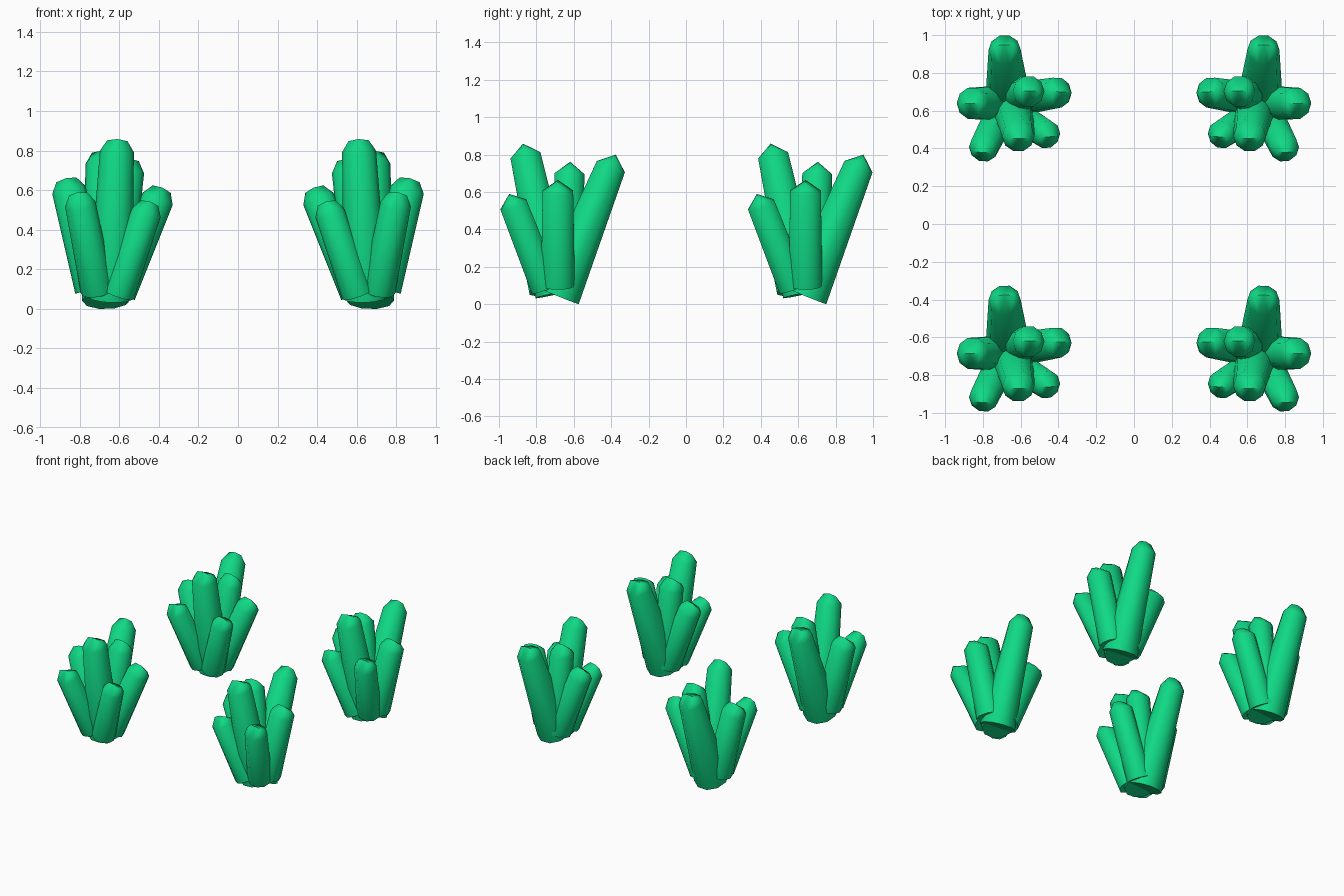
import bpy, bmesh, math
from mathutils import Vector

if "Cube" in bpy.data.objects:
    bpy.data.objects.remove(bpy.data.objects["Cube"])

green = bpy.data.materials.new("crystal green")
green.diffuse_color = (0.005, 0.69, 0.235, 1)
green.use_nodes = True
green.node_tree.nodes["Principled BSDF"].inputs["Base Color"].default_value = green.diffuse_color

SIDES = 10
SPACING_Y = 1.324

# name, base centre, shoulder centre, base radius, shoulder radius, tip height
STALKS = [
    ("back_stalk", (-0.665, -0.682, 0.045), (-0.685, -0.402, 0.735), 0.123, 0.085, 0.07),
    ("tall_stalk", (-0.645, -0.70, 0.055), (-0.612, -0.858, 0.795), 0.112, 0.086, 0.065),
    ("left_stalk", (-0.73, -0.685, 0.10), (-0.855, -0.685, 0.602), 0.095, 0.086, 0.06),
    ("right_stalk", (-0.605, -0.66, 0.08), (-0.406, -0.628, 0.556), 0.09, 0.082, 0.062),
    ("front_left_stalk", (-0.71, -0.75, 0.09), (-0.797, -0.922, 0.53), 0.085, 0.078, 0.065),
    ("front_right_stalk", (-0.605, -0.76, 0.075), (-0.463, -0.85, 0.487), 0.083, 0.076, 0.06),
    ("inner_stalk", (-0.63, -0.65, 0.08), (-0.558, -0.622, 0.695), 0.09, 0.084, 0.067),
]


def stalk(name, base, top, r0, r1, tip, mirror, dy):
    """Tapered leaning column with a rounded chisel tip, made as a convex hull."""
    base, top = Vector(base), Vector(top)
    axis = (top - base).normalized()
    u = (Vector((1, 0, 0)) - axis * axis.x).normalized()   # tip ridge direction
    v = axis.cross(u)
    pts = []
    for centre, r in ((base, r0), (top, r1)):
        for i in range(SIDES):
            a = 2 * math.pi * i / SIDES
            pts.append(centre + r * (math.cos(a) * u + math.sin(a) * v))
    # tip ridge
    for s, h in ((-0.6, 0.86), (0, 1.0), (0.6, 0.86)):
        pts.append(top + u * (s * r1) + axis * (tip * h))
    bm = bmesh.new()
    for p in pts:
        bm.verts.new((p.x * mirror, p.y + dy, p.z))
    bmesh.ops.convex_hull(bm, input=bm.verts[:])
    bmesh.ops.dissolve_limit(bm, angle_limit=0.01, verts=bm.verts[:], edges=bm.edges[:])
    bmesh.ops.recalc_face_normals(bm, faces=bm.faces[:])
    me = bpy.data.meshes.new(name)
    bm.to_mesh(me)
    bm.free()
    me.materials.append(green)
    ob = bpy.data.objects.new(name, me)
    bpy.context.collection.objects.link(ob)
    return ob


# four clusters: left ones, and mirrored right ones, front and back
objs = []
for side, mirror in (("left", 1), ("right", -1)):
    for row, dy in (("front", 0), ("back", SPACING_Y)):
        for n, b, t, r0, r1, tip in STALKS:
            objs.append(stalk(f"{row}_{side}_cluster_{n}", b, t, r0, r1, tip, mirror, dy))

# soft sides and tips, crisp base rims
for o in objs:
    o.select_set(True)
bpy.context.view_layer.objects.active = objs[0]
bpy.ops.object.shade_smooth_by_angle(angle=math.radians(62))
